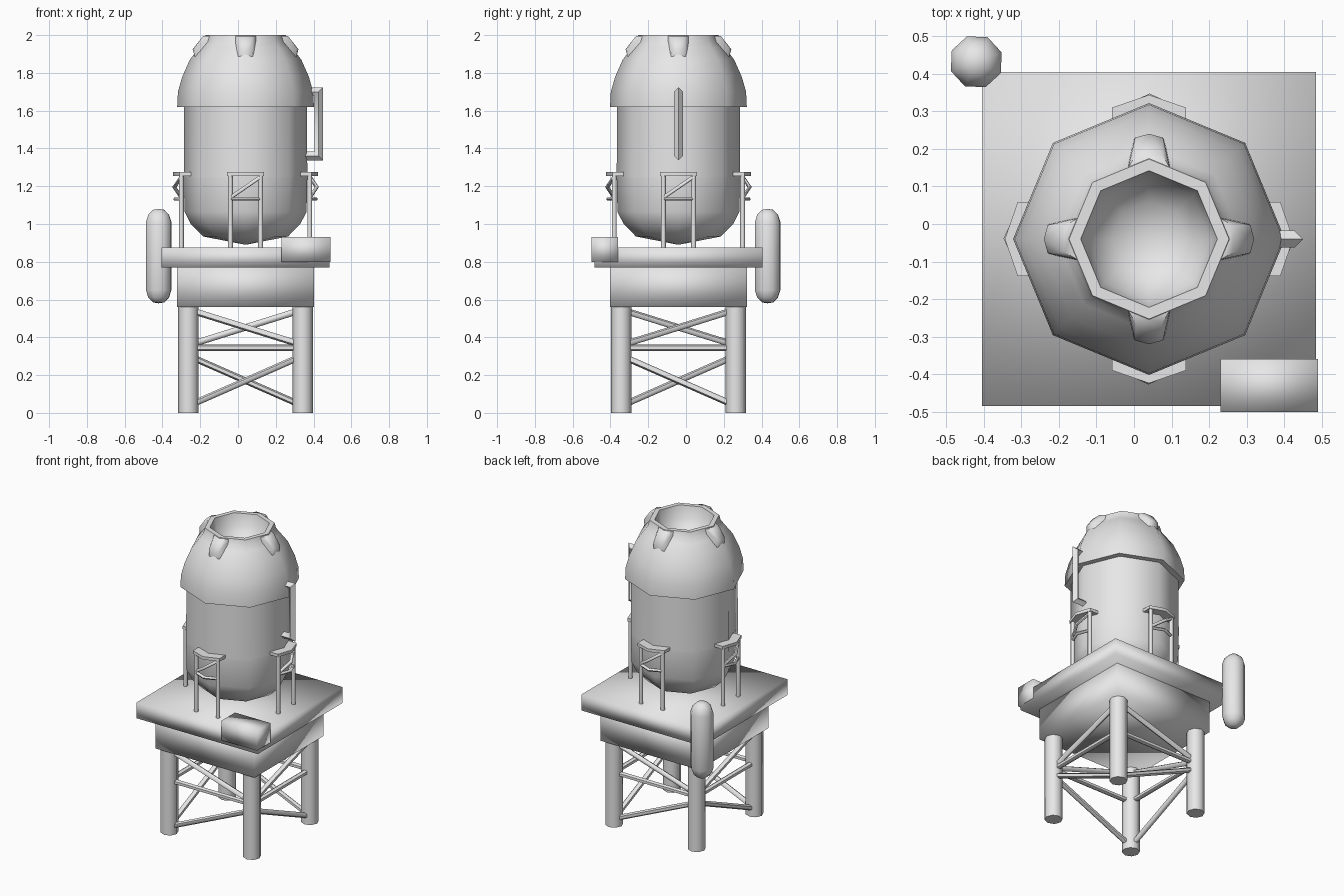
import bpy, bmesh, math
from mathutils import Vector, Matrix

if "Cube" in bpy.data.objects:
    bpy.data.objects.remove(bpy.data.objects["Cube"], do_unlink=True)

CX, CY = 0.04, -0.04          # axis of the vessel and tower
AXIS = Matrix.Translation((CX, CY, 0))

grey = bpy.data.materials.new("plain grey")
grey.use_nodes = True
grey.diffuse_color = (0.8, 0.8, 0.8, 1)
grey.node_tree.nodes["Principled BSDF"].inputs["Base Color"].default_value = (0.8, 0.8, 0.8, 1)


def finish(name, bm, matrix=AXIS, angle=60):
    """Turn a bmesh into a shaded object; edges steeper than angle stay sharp."""
    bmesh.ops.recalc_face_normals(bm, faces=bm.faces[:])
    bm.transform(matrix)
    mesh = bpy.data.meshes.new(name)
    bm.to_mesh(mesh)
    bm.free()
    mesh.materials.append(grey)
    obj = bpy.data.objects.new(name, mesh)
    bpy.context.collection.objects.link(obj)
    bpy.ops.object.select_all(action='DESELECT')
    obj.select_set(True)
    bpy.context.view_layer.objects.active = obj
    if angle >= 180:
        bpy.ops.object.shade_smooth()
    else:
        bpy.ops.object.shade_smooth_by_angle(angle=math.radians(angle))
    return obj


def lathe(name, profile, matrix=AXIS, turn=0, angle=60):
    """Eight-sided revolve of (radius, height) points."""
    bm = bmesh.new()
    verts = [bm.verts.new((r, 0, z)) for r, z in profile]
    edges = [bm.edges.new(pair) for pair in zip(verts, verts[1:])]
    bmesh.ops.spin(bm, geom=verts + edges, cent=(0, 0, 0), axis=(0, 0, 1),
                   angle=math.tau, steps=8, use_duplicate=False)
    bmesh.ops.remove_doubles(bm, verts=bm.verts[:], dist=0.0005)
    return finish(name, bm, matrix @ Matrix.Rotation(math.radians(turn), 4, 'Z'), angle)


def box(name, low, high):
    bm = bmesh.new()
    bmesh.ops.create_cube(bm, size=1)
    low, high = Vector(low), Vector(high)
    size = high - low
    place = Matrix.Translation((low + high) / 2) @ Matrix.Diagonal((*size, 1))
    return finish(name, bm, place, 180)


def sweep(bm, points, radius, sides, turn=0):
    """Add a mitred tube along a path to the bmesh."""
    points = [Vector(p) for p in points]
    start = points[1] - points[0]
    side = start.cross(Vector((0, 1, 0)) if abs(start.y) < 0.001 else Vector((0, 0, 1))).normalized()
    up = start.cross(side).normalized()
    ring = []
    for i in range(sides):
        a = math.tau * i / sides + turn
        ring.append(points[0] + radius * (math.cos(a) * side + math.sin(a) * up))
    rings = [ring]
    for i in range(1, len(points)):
        along = (points[i] - points[i - 1]).normalized()
        after = (points[i + 1] - points[i]).normalized() if i + 1 < len(points) else along
        normal = (along + after).normalized()
        # slide the previous ring along the segment onto the mitre plane
        ring = [p + along * ((points[i] - p).dot(normal) / along.dot(normal)) for p in ring]
        rings.append(ring)
    rings = [[bm.verts.new(p) for p in r] for r in rings]
    for a, b in zip(rings, rings[1:]):
        for i in range(sides):
            j = (i + 1) % sides
            bm.faces.new((a[i], a[j], b[j], b[i]))
    bm.faces.new(rings[0])
    bm.faces.new(rings[-1])


def quarter(i):
    return AXIS @ Matrix.Rotation(i * math.pi / 2, 4, 'Z')


SIDES = ("front", "left", "back", "right")

# Tower legs and cross bracing, one face at a time
LEG = 0.303
for i, side in enumerate(SIDES):
    corner = quarter(i) @ Matrix.Translation((-LEG, -LEG, 0))
    lathe("leg_" + side, [(0, 0), (0.054, 0), (0.054, 0.57), (0, 0.57)], corner)
    flip = 1 if i % 2 == 0 else -1
    for part, z0, z1 in (("upper", 0.547, 0.358), ("middle", 0.345, 0.345), ("lower", 0.037, 0.303)):
        bm = bmesh.new()
        sweep(bm, [(-LEG * flip, -LEG, z0), (LEG * flip, -LEG, z1)], 0.017, 6)
        finish(f"{part}_brace_{side}", bm, quarter(i))

# Base block, platform and equipment box
B, P = 0.363, 0.445
box("base_block", (CX - B, CY - B, 0.56), (CX + B, CY + B, 0.78))
box("platform", (CX - P, CY - P, 0.77), (CX + P, CY + P, 0.875))
box("equipment_box", (0.23, -0.5, 0.80), (0.49, -0.36, 0.93))

# Upright tank at the back corner
lathe("side_tank", [(0, 0.58), (0.032, 0.585), (0.058, 0.61), (0.072, 0.65),
                    (0.072, 1.01), (0.058, 1.05), (0.032, 1.075), (0, 1.08)],
      Matrix.Translation((-0.42, 0.432, 0)), 20)

# Vessel: rounded bottom, body and hooded dome with an open mouth
lathe("vessel_bottom", [(0, 0.89), (0.225, 0.934), (0.29, 1.0), (0.323, 1.065), (0.327, 1.25)])
lathe("vessel_body", [(0.327, 1.25), (0.325, 1.63)])
lathe("dome", [(0.32, 1.62), (0.362, 1.62), (0.358, 1.70), (0.335, 1.78), (0.295, 1.87),
               (0.245, 1.935), (0.222, 1.965), (0.213, 2.0), (0.182, 2.0),
               (0.165, 1.92), (0.10, 1.85), (0, 1.83)])

# Lugs around the mouth
for i, side in enumerate(SIDES):
    bm = bmesh.new()
    for x, y, z in ((0.035, -0.225, 1.995), (0.055, -0.19, 1.995), (0.037, -0.27, 1.93),
                    (0.04, -0.265, 1.87), (0.06, -0.19, 1.9)):
        bm.verts.new((x, y, z))
        bm.verts.new((-x, y, z))
    bm.verts.new((0, -0.28, 1.925))
    bmesh.ops.convex_hull(bm, input=bm.verts[:])
    finish("mouth_lug_" + side, bm, quarter(i))

# Support brackets: two posts, bent cap plate, bent rail and diagonal
for i, side in enumerate(SIDES):
    bm = bmesh.new()
    for x in (-0.08, 0.08):
        sweep(bm, [(x, -0.34, 0.86), (x, -0.34, 1.26)], 0.013, 8)
    sweep(bm, [(-0.08, -0.34, 1.132), (0, -0.372, 1.132), (0.08, -0.34, 1.132)], 0.01, 6)
    sweep(bm, [(-0.08, -0.34, 1.14), (0, -0.377, 1.195), (0.08, -0.34, 1.25)], 0.01, 6)
    outline = [(-0.098, -0.35), (0, -0.384), (0.098, -0.35),
               (0.098, -0.29), (0, -0.325), (-0.098, -0.29)]
    plate = bm.faces.new([bm.verts.new((x, y, 1.255)) for x, y in outline])
    lid = bmesh.ops.extrude_face_region(bm, geom=[plate])["geom"]
    for v in lid:
        if isinstance(v, bmesh.types.BMVert):
            v.co.z = 1.275
    finish("bracket_" + side, bm, quarter(i))

# Diamond-section handle on the side of the body
bm = bmesh.new()
sweep(bm, [(0.30, 0, 1.36), (0.387, 0, 1.36), (0.387, 0, 1.70), (0.32, 0, 1.70)], 0.023, 4)
finish("handle", bm, AXIS)
